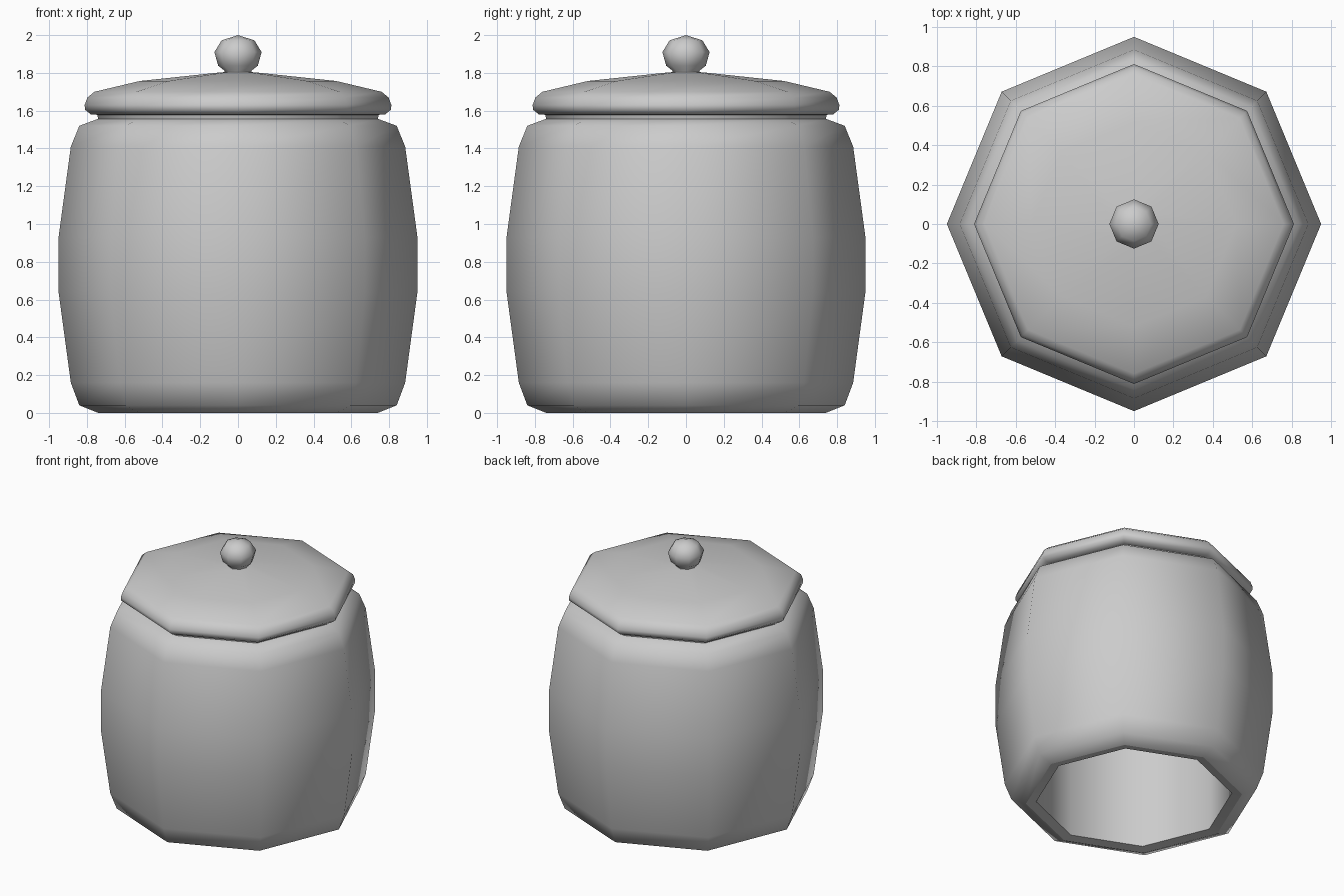
import bpy
import math

if "Cube" in bpy.data.objects:
    bpy.data.objects.remove(bpy.data.objects["Cube"], do_unlink=True)

SIDES = 8

grey = bpy.data.materials.new("plain grey")
grey.use_nodes = True
grey.diffuse_color = (0.6, 0.6, 0.6, 1)
grey.node_tree.nodes["Principled BSDF"].inputs["Base Color"].default_value = (0.6, 0.6, 0.6, 1)


def lathe(name, profile):
    """Spin (radius, height) points round z; zero radius makes a pole."""
    verts, rings = [], []
    for r, z in profile:
        start = len(verts)
        if r == 0:
            verts.append((0, 0, z))
            rings.append([start] * SIDES)
        else:
            for i in range(SIDES):
                a = math.tau * i / SIDES
                verts.append((r * math.cos(a), r * math.sin(a), z))
            rings.append(list(range(start, start + SIDES)))
    faces = []
    for low, high in zip(rings, rings[1:]):
        for i in range(SIDES):
            j = (i + 1) % SIDES
            quad = [low[i], low[j], high[j], high[i]]
            faces.append(list(dict.fromkeys(quad)))
    mesh = bpy.data.meshes.new(name)
    mesh.from_pydata(verts, [], faces)
    mesh.materials.append(grey)
    obj = bpy.data.objects.new(name, mesh)
    bpy.context.collection.objects.link(obj)
    bpy.ops.object.select_all(action="DESELECT")
    obj.select_set(True)
    bpy.context.view_layer.objects.active = obj
    bpy.ops.object.shade_smooth_by_angle(angle=math.radians(60))


# Barrel body, open at both ends
lathe("jar_body", [(0.74, 0), (0.84, 0.04), (0.885, 0.16), (0.95, 0.64),
                   (0.95, 0.93), (0.885, 1.41), (0.84, 1.52), (0.74, 1.557)])

# Straight inner wall with a narrow rim at each end
lathe("jar_lining", [(0.74, 1.557), (0.67, 1.545), (0.67, 0.012), (0.74, 0)])

# Lid with rounded edge and shallow dome
lathe("lid", [(0, 1.557), (0.74, 1.557), (0.745, 1.578), (0.78, 1.581), (0.81, 1.605),
              (0.812, 1.63), (0.797, 1.67), (0.76, 1.7), (0.52, 1.757),
              (0.09, 1.803), (0, 1.806)])

# Round knob with a narrow foot
lathe("knob", [(0, 1.8), (0.07, 1.803), (0.072, 1.812), (0.105, 1.838),
               (0.125, 1.91), (0.087, 1.972), (0, 2.0)])
